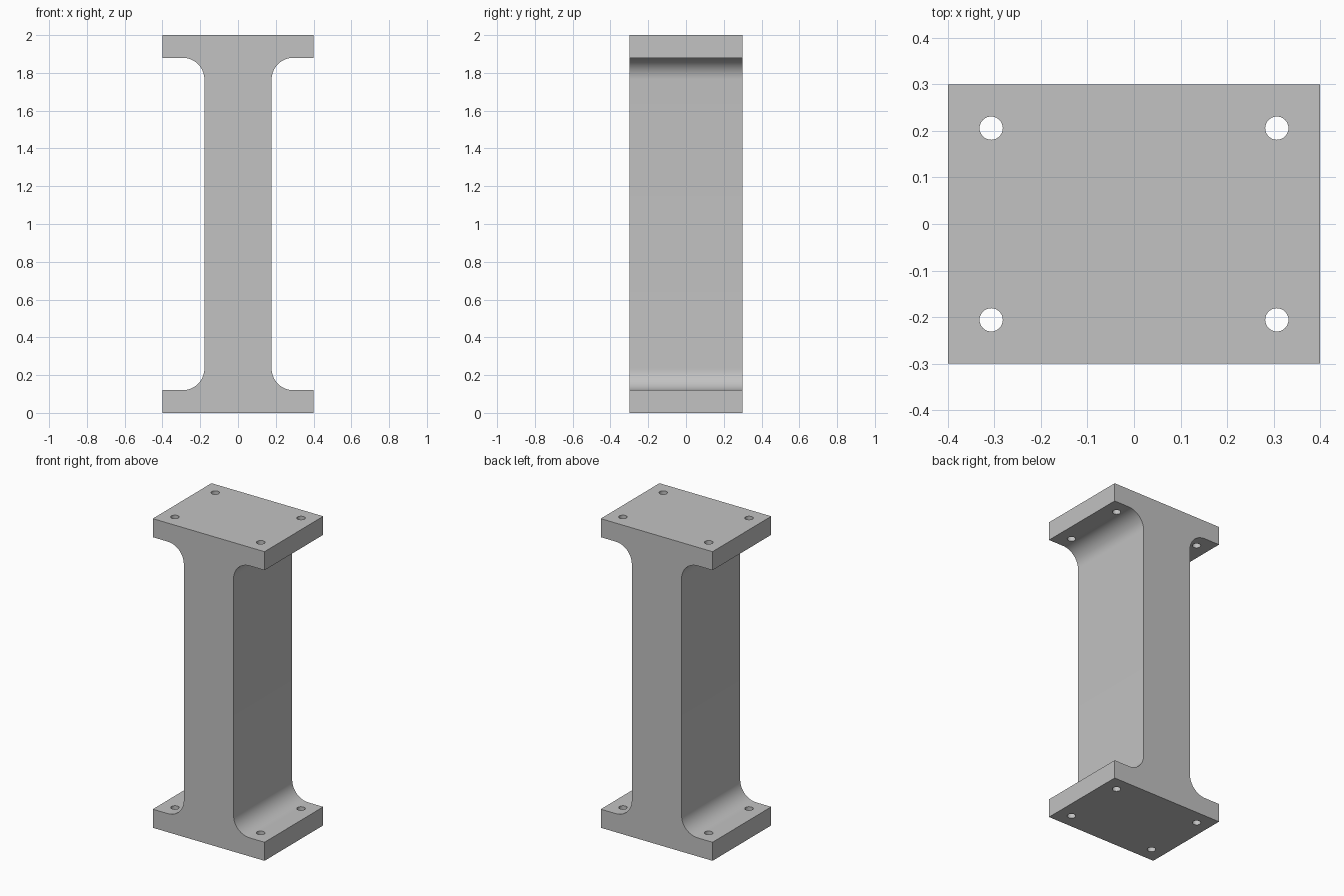
import bpy
import bmesh
from math import cos, sin, pi, radians
from mathutils import Matrix

cube = bpy.data.objects.get("Cube")
if cube:
    bpy.data.objects.remove(cube, do_unlink=True)

HEIGHT, HALF_W, HALF_D = 2.0, 0.4, 0.3
FLANGE, WEB, FILLET = 0.12, 0.178, 0.115
HOLE_X, HOLE_Y, HOLE_R = 0.307, 0.206, 0.025
ARC_STEPS = 16

grey = bpy.data.materials.new("plain_grey")
grey.use_nodes = True
colour = (0.54, 0.54, 0.54, 1)
grey.diffuse_color = colour
grey.node_tree.nodes["Principled BSDF"].inputs["Base Color"].default_value = colour


def make_object(name, bm):
    bmesh.ops.recalc_face_normals(bm, faces=bm.faces)
    mesh = bpy.data.meshes.new(name)
    bm.to_mesh(mesh)
    bm.free()
    mesh.materials.append(grey)
    obj = bpy.data.objects.new(name, mesh)
    bpy.context.collection.objects.link(obj)
    return obj


# I-shaped outline: one lower quarter, mirrored up and then across
quarter = [(HALF_W, 0), (HALF_W, FLANGE)]
for i in range(ARC_STEPS + 1):
    a = pi / 2 * i / ARC_STEPS
    quarter.append((WEB + FILLET * (1 - sin(a)), FLANGE + FILLET * (1 - cos(a))))
side = quarter + [(x, HEIGHT - z) for x, z in reversed(quarter)]
outline = side + [(-x, z) for x, z in reversed(side)]

# Column with both flanges, extruded front to back
bm = bmesh.new()
face = bm.faces.new([bm.verts.new((x, -HALF_D, z)) for x, z in outline])
extruded = bmesh.ops.extrude_face_region(bm, geom=[face], use_keep_orig=True)
moved = [v for v in extruded["geom"] if isinstance(v, bmesh.types.BMVert)]
bmesh.ops.translate(bm, verts=moved, vec=(0, 2 * HALF_D, 0))
column = make_object("flanged_column", bm)

# Bolt holes through both flanges at each corner
bm = bmesh.new()
for sx in (-1, 1):
    for sy in (-1, 1):
        bmesh.ops.create_cone(
            bm, cap_ends=True, segments=32, radius1=HOLE_R, radius2=HOLE_R,
            depth=HEIGHT + 0.2,
            matrix=Matrix.Translation((sx * HOLE_X, sy * HOLE_Y, HEIGHT / 2)))
cutter = make_object("bolt_hole_cutter", bm)
cutter.hide_render = True

cut = column.modifiers.new("bolt_holes", "BOOLEAN")
cut.operation = "DIFFERENCE"
cut.solver = "EXACT"
cut.object = cutter

bpy.ops.object.select_all(action="DESELECT")
column.select_set(True)
bpy.context.view_layer.objects.active = column
bpy.ops.object.modifier_apply(modifier=cut.name)
bpy.data.objects.remove(cutter, do_unlink=True)
bpy.ops.object.shade_smooth_by_angle(angle=radians(30))
